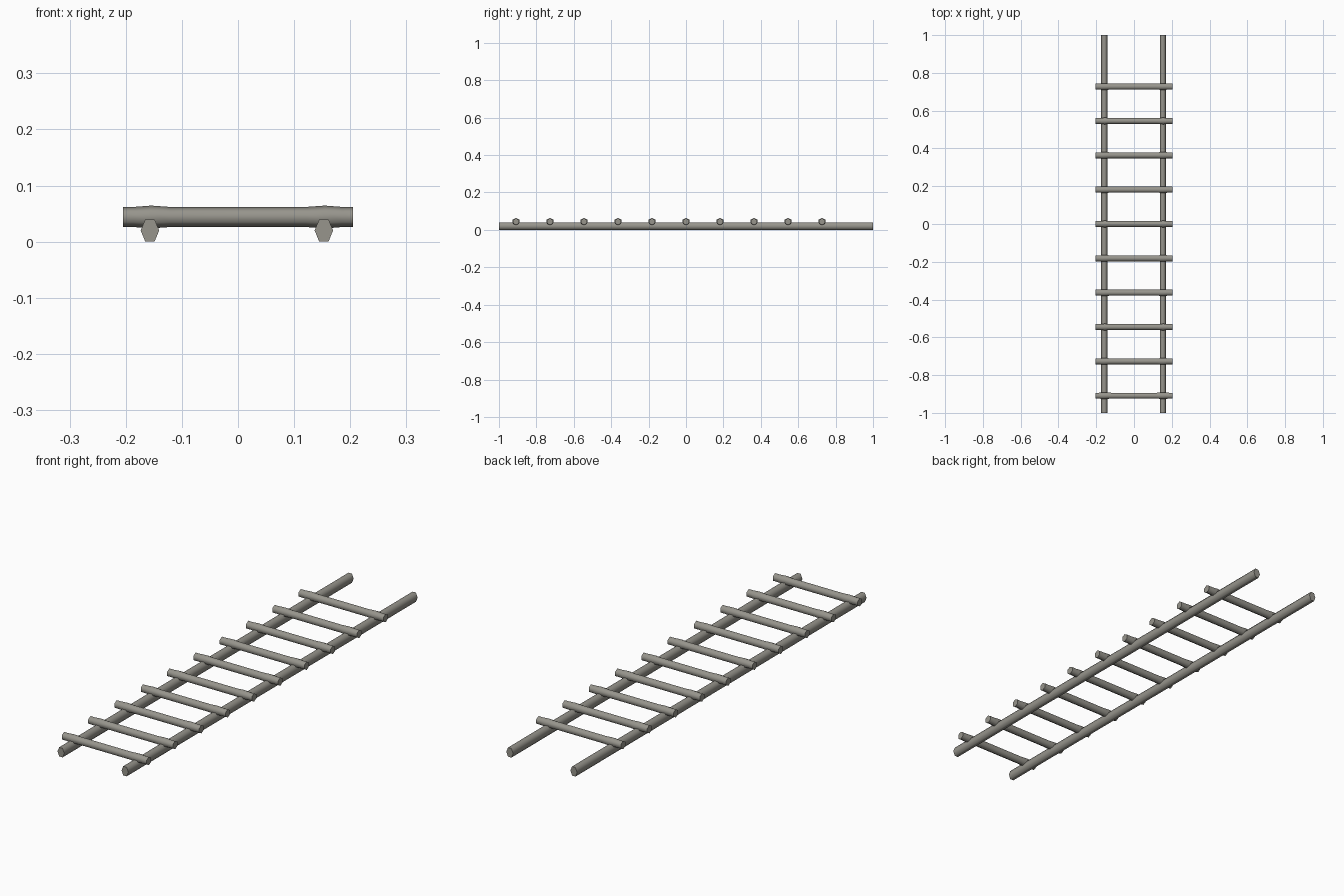
import bpy
import bmesh
import math
from mathutils import Vector

cube = bpy.data.objects.get("Cube")
if cube:
    bpy.data.objects.remove(cube)

wood = bpy.data.materials.new("weathered grey wood")
wood.use_nodes = True
colour = (0.31, 0.30, 0.265, 1)
wood.diffuse_color = colour
wood.node_tree.nodes["Principled BSDF"].inputs["Base Color"].default_value = colour


def hex_pole(name, axis, stations, radii, centre, turn):
    """Six-sided pole along axis; stations are (distance, thickness) pairs."""
    bm = bmesh.new()
    rings = []
    for along, scale in stations:
        ring = []
        for i in range(6):
            a = turn + i * math.tau / 6
            side, up = radii[0] * math.cos(a) * scale, radii[1] * math.sin(a) * scale
            co = (along, side, up) if axis == "x" else (side, along, up)
            ring.append(bm.verts.new(Vector(co)))
        rings.append(ring)
    for a, b in zip(rings, rings[1:]):
        for i in range(6):
            j = (i + 1) % 6
            bm.faces.new((a[i], a[j], b[j], b[i]))
    bm.faces.new(rings[0])
    bm.faces.new(rings[-1])
    bmesh.ops.recalc_face_normals(bm, faces=bm.faces)
    mesh = bpy.data.meshes.new(name)
    bm.to_mesh(mesh)
    bm.free()
    mesh.materials.append(wood)
    obj = bpy.data.objects.new(name, mesh)
    obj.location = centre
    bpy.context.collection.objects.link(obj)
    bpy.ops.object.select_all(action="DESELECT")
    obj.select_set(True)
    bpy.context.view_layer.objects.active = obj
    bpy.ops.object.shade_smooth_by_angle(angle=math.radians(70))
    return obj


# Long side rails, flat on top and bottom
for name, x in (("left_rail", 0.153), ("right_rail", -0.157)):
    hex_pole(name, "y", [(-1, 1), (1, 1)], (0.0165, 0.023), (x, 0, 0.02), 0)

# Rungs resting on the rails, slightly swollen where they cross
half = [(0.205, 1), (0.185, 1), (0.155, 1.13), (0.122, 1)]
rung = [(-x, s) for x, s in half] + [(x, s) for x, s in reversed(half)]
for i in range(10):
    hex_pole(f"rung_{i + 1}", "x", rung, (0.018, 0.018),
             (0, -0.909 + i * 0.1818, 0.044), math.pi / 2)
